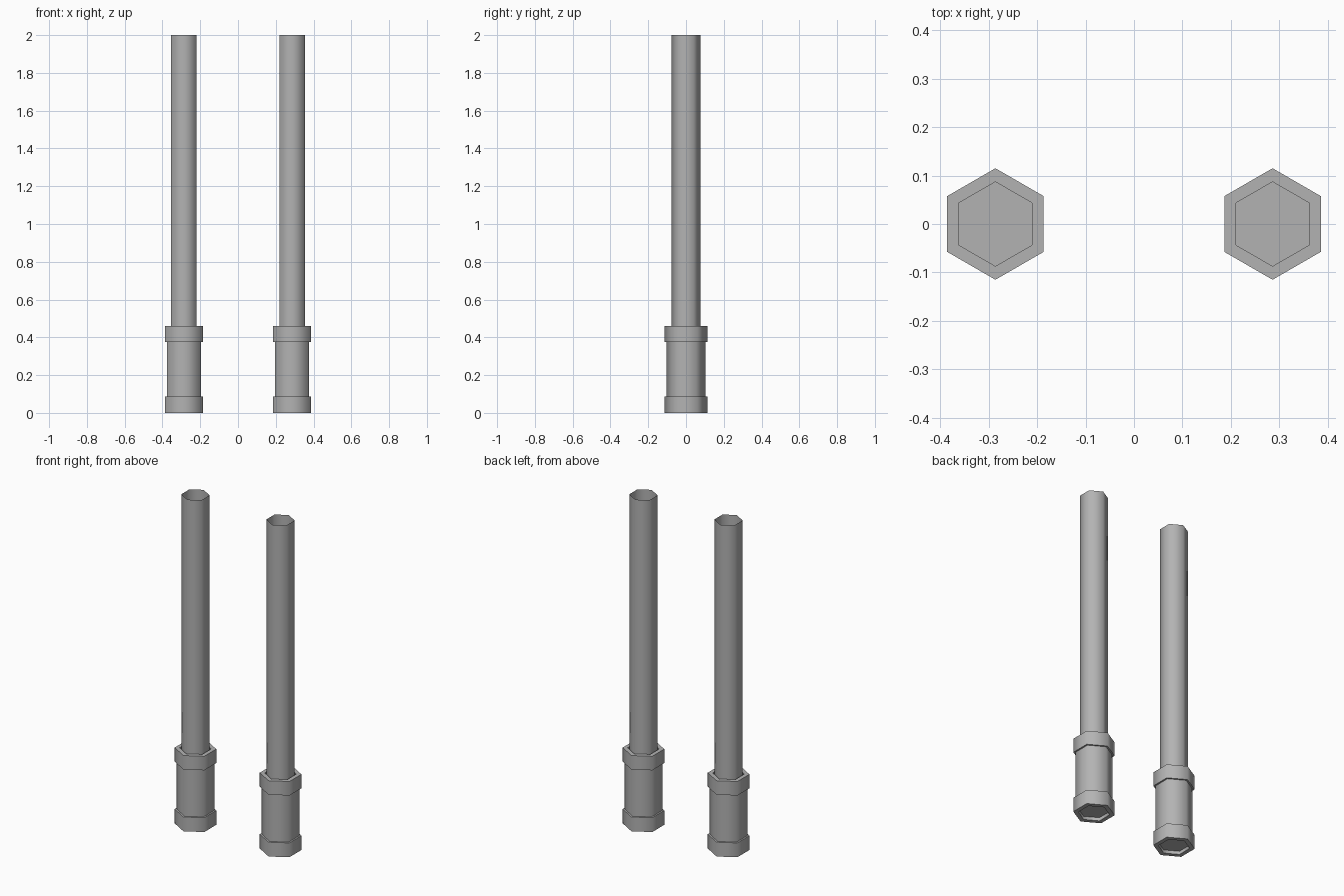
import bpy
import bmesh
import math

cube = bpy.data.objects.get("Cube")
if cube:
    bpy.data.objects.remove(cube)

SPACING = 0.286
SIDES = 6

metal = bpy.data.materials.new("grey metal")
metal.use_nodes = True
GREY = (0.45, 0.45, 0.45, 1)
metal.diffuse_color = GREY
metal.node_tree.nodes["Principled BSDF"].inputs["Base Color"].default_value = GREY


def hex_part(name, x, profile, closed=False, capped=False):
    """Sweep a (radius, height) profile around six sides."""
    bm = bmesh.new()
    rings = []
    for radius, z in profile:
        # corners point to the front and back
        angles = [math.pi / 2 + math.tau * i / SIDES for i in range(SIDES)]
        rings.append([bm.verts.new((radius * math.cos(a), radius * math.sin(a), z))
                      for a in angles])
    pairs = list(zip(rings, rings[1:]))
    if closed:
        pairs.append((rings[-1], rings[0]))
    for low, high in pairs:
        for i in range(SIDES):
            j = (i + 1) % SIDES
            bm.faces.new((low[i], low[j], high[j], high[i]))
    if capped:
        bm.faces.new(rings[0][::-1])
        bm.faces.new(rings[-1])
    mesh = bpy.data.meshes.new(name)
    bm.to_mesh(mesh)
    bm.free()
    mesh.materials.append(metal)
    obj = bpy.data.objects.new(name, mesh)
    bpy.context.collection.objects.link(obj)
    obj.location.x = x
    # round the sides, keep the rims crisp
    bpy.ops.object.select_all(action="DESELECT")
    obj.select_set(True)
    bpy.context.view_layer.objects.active = obj
    bpy.ops.object.shade_smooth_by_angle(angle=math.radians(70))
    return obj


def collar(name, x, bottom, top):
    outer, inner = 0.115, 0.087
    hex_part(name, x, [(outer, bottom), (outer, top), (inner, top), (inner, bottom)],
             closed=True)


for side, x in (("left", SPACING), ("right", -SPACING)):
    # solid sleeve, set back inside both collars
    hex_part(side + "_sleeve", x, [(0.104, 0.02), (0.104, 0.44)], capped=True)
    collar(side + "_lower_collar", x, 0, 0.087)
    collar(side + "_upper_collar", x, 0.375, 0.46)
    # thin tube, open at the top
    hex_part(side + "_pole", x, [(0.078, 0.44), (0.078, 2.0)])
